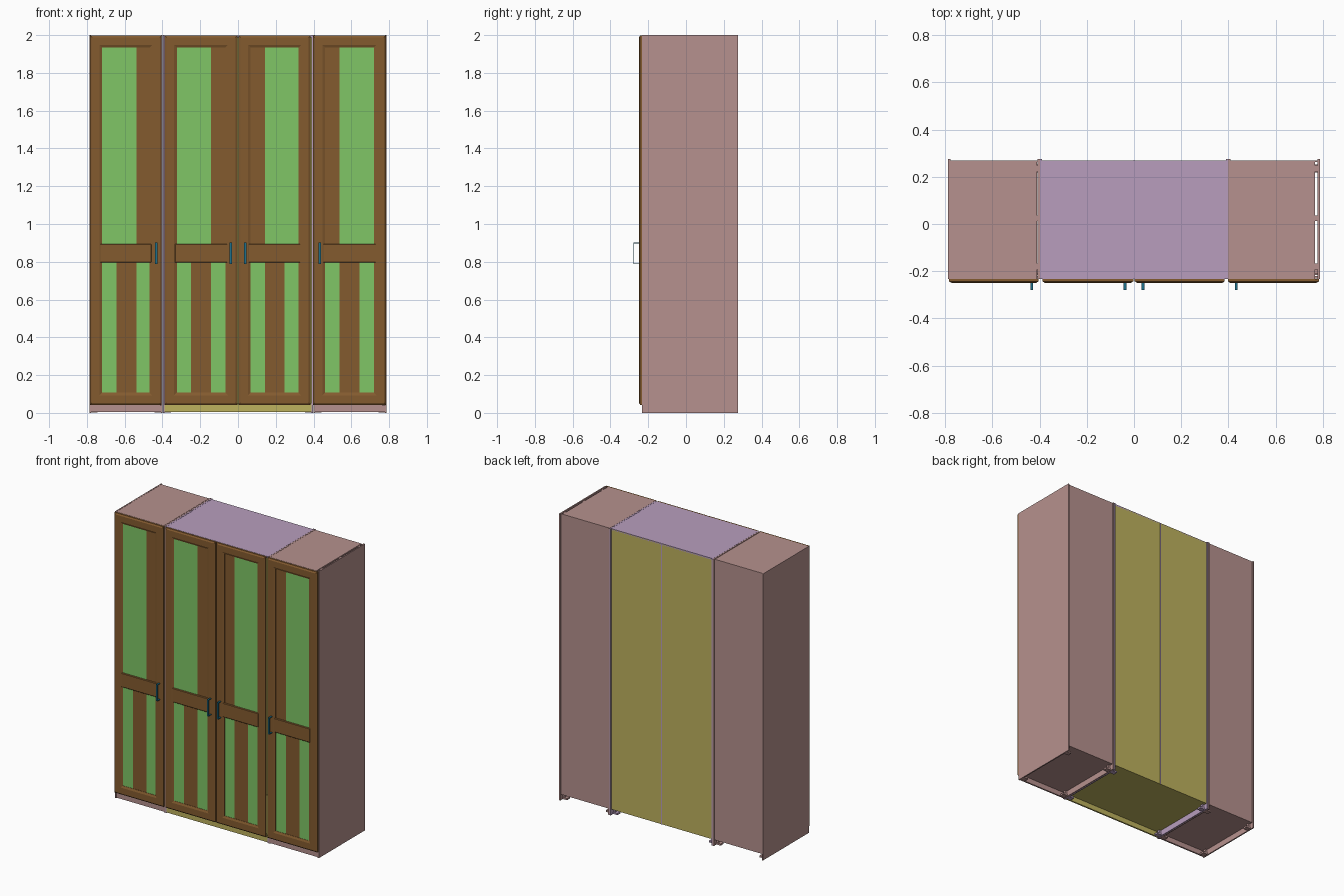
import bpy, bmesh, math
from mathutils import Vector

cube = bpy.data.objects.get("Cube")
if cube:
    bpy.data.objects.remove(cube, do_unlink=True)


def material(name, rgb):
    lin = [((c / 255 + 0.055) / 1.055) ** 2.4 for c in rgb] + [1.0]
    m = bpy.data.materials.new(name)
    m.use_nodes = True
    m.diffuse_color = lin
    m.node_tree.nodes["Principled BSDF"].inputs["Base Color"].default_value = lin
    return m


PINK = material("dusty pink", (182, 145, 142))
PURPLE = material("lilac", (184, 158, 190))
YELLOW = material("olive yellow", (190, 178, 94))
BROWN = material("wood brown", (132, 91, 47))
GREEN = material("leaf green", (128, 198, 102))
TEAL = material("handle teal", (30, 112, 138))


def finish(name, bm, mat):
    bmesh.ops.recalc_face_normals(bm, faces=bm.faces)
    me = bpy.data.meshes.new(name)
    bm.to_mesh(me)
    bm.free()
    me.materials.append(mat)
    ob = bpy.data.objects.new(name, me)
    bpy.context.collection.objects.link(ob)
    return ob


def add_box(bm, x0, x1, y0, y1, z0, z1):
    r = bmesh.ops.create_cube(bm, size=1)
    for v in r["verts"]:
        v.co = Vector(((x0 + x1) / 2 + v.co.x * (x1 - x0),
                       (y0 + y1) / 2 + v.co.y * (y1 - y0),
                       (z0 + z1) / 2 + v.co.z * (z1 - z0)))


def box(name, mat, *dims):
    bm = bmesh.new()
    add_box(bm, *dims)
    return finish(name, bm, mat)


FRONT, BACK, TOP, BASE = -0.232, 0.275, 2.0, 0.04


# Cabinet carcasses: sides, top, bottom, back, plinth and feet
def cabinet(name, x0, x1, side_mat, top_mat, back_mat, gap):
    t = 0.009
    box(name + "_right_side", side_mat, x0, x0 + t, FRONT, BACK, 0, TOP)
    box(name + "_left_side", side_mat, x1 - t, x1, FRONT, BACK, 0, TOP)
    a, b = x0 + t, x1 - t - gap
    box(name + "_top", top_mat, a, b, FRONT, 0.268, TOP - 0.012, TOP - 0.001)
    box(name + "_bottom", back_mat, a, b, FRONT, 0.268, BASE, BASE + 0.012)
    box(name + "_back", back_mat, a, x1 - t, 0.262, 0.268, BASE, TOP - 0.002)
    box(name + "_plinth", back_mat, a, x1 - t, FRONT + 0.001, FRONT + 0.012, 0.004, BASE)
    # connecting dowels across the joint
    if gap:
        for y in (-0.18, 0.025, 0.235):
            box(name + "_dowel", side_mat, b, x1 - t, y - 0.012, y + 0.012,
                TOP - 0.01, TOP - 0.004)
    # small feet against the sides
    for y in (-0.2, 0.235):
        for x, d in ((a, 1), (x1 - t, -1)):
            box(name + "_foot", side_mat, min(x, x + d * 0.035), max(x, x + d * 0.035),
                y - 0.016, y + 0.016, 0.002, 0.014)
            box(name + "_foot_stem", side_mat, min(x, x + d * 0.014), max(x, x + d * 0.014),
                y - 0.01, y + 0.01, 0.014, BASE)


cabinet("right_cabinet", -0.787, -0.399, PINK, PINK, PINK, 0.003)
cabinet("centre_cabinet", -0.398, 0.398, PURPLE, PURPLE, YELLOW, 0)
cabinet("left_cabinet", 0.399, 0.787, PINK, PINK, PINK, 0.012)
box("back_joint_strip", PURPLE, -0.003, 0.003, 0.262, 0.2705, BASE, TOP - 0.002)


# Frame ring with mitred corners and sloping inner and outer edges
def door_frame(name, x0, x1, z0, z1, rim, low, high):
    bm = bmesh.new()
    # (inset fraction of the rim, y) for each loop of the moulding
    profile = [(0, FRONT - 0.001), (0, -0.243), (0.15, -0.249),
               (0.78, -0.249), (1, -0.243), (1, FRONT - 0.001)]
    loops = []
    for f, y in profile:
        i = rim * f
        loops.append([bm.verts.new(c) for c in (
            (x0 + i, y, z0 + i), (x1 - i, y, z0 + i),
            (x1 - i, y, z1 - i), (x0 + i, y, z1 - i))])
    for k in range(len(loops)):
        a, b = loops[k], loops[(k + 1) % len(loops)]
        for j in range(4):
            n = (j + 1) % 4
            bm.faces.new((a[j], a[n], b[n], b[j]))
    finish(name + "_frame", bm, BROWN)
    # chamfered middle rail
    rail = box(name + "_middle_rail", BROWN, x0 + rim - 0.012, x1 - rim + 0.012,
               -0.2485, FRONT - 0.001, low, high)
    bev = rail.modifiers.new("edge", "BEVEL")
    bev.width = 0.004
    bev.segments = 1


# Strap handle: two posts and a grip
def handle(name, x):
    bm = bmesh.new()
    z0, z1, w = 0.787, 0.903, 0.006
    add_box(bm, x - w, x + w, -0.279, -0.274, z0, z1)
    for z in (z0, z1 - 0.005):
        add_box(bm, x - w, x + w, -0.276, -0.247, z, z + 0.005)
    finish(name, bm, TEAL)


# Doors: strips give fractions across the panel, measured from the outer edge
RIM = 0.064
UPPER = [(0.0, 0.72, GREEN), (0.72, 1.0, BROWN)]
LOWER = [(0.0, 0.30, GREEN), (0.30, 0.72, BROWN), (0.72, 1.0, GREEN)]
UPPER_C = [(0.0, 0.70, GREEN), (0.70, 1.0, BROWN)]
LOWER_C = [(0.0, 0.29, GREEN), (0.29, 0.70, BROWN), (0.70, 1.0, GREEN)]


def door(name, x0, x1, grip_x, flip, upper, lower):
    door_frame(name, x0, x1, BASE + 0.003, TOP - 0.002, RIM, 0.795, 0.895)
    a, b = x0 + RIM, x1 - RIM
    for label, strips, z0, z1 in (("lower", lower, 0.106, 0.797),
                                  ("upper", upper, 0.893, 1.935)):
        for s, e, mat in strips:
            if flip:
                s, e = 1 - e, 1 - s
            box(name + "_" + label + "_panel", mat, a + (b - a) * s, a + (b - a) * e,
                -0.241, -0.234, z0, z1)
    handle(name + "_handle", grip_x)


door("outer_right_door", -0.783, -0.404, -0.433, False, UPPER, LOWER)
door("inner_right_door", -0.388, -0.003, -0.038, False, UPPER_C, LOWER_C)
door("inner_left_door", 0.003, 0.384, 0.038, True, UPPER_C, LOWER_C)
door("outer_left_door", 0.397, 0.783, 0.433, True, UPPER_C, LOWER_C)
